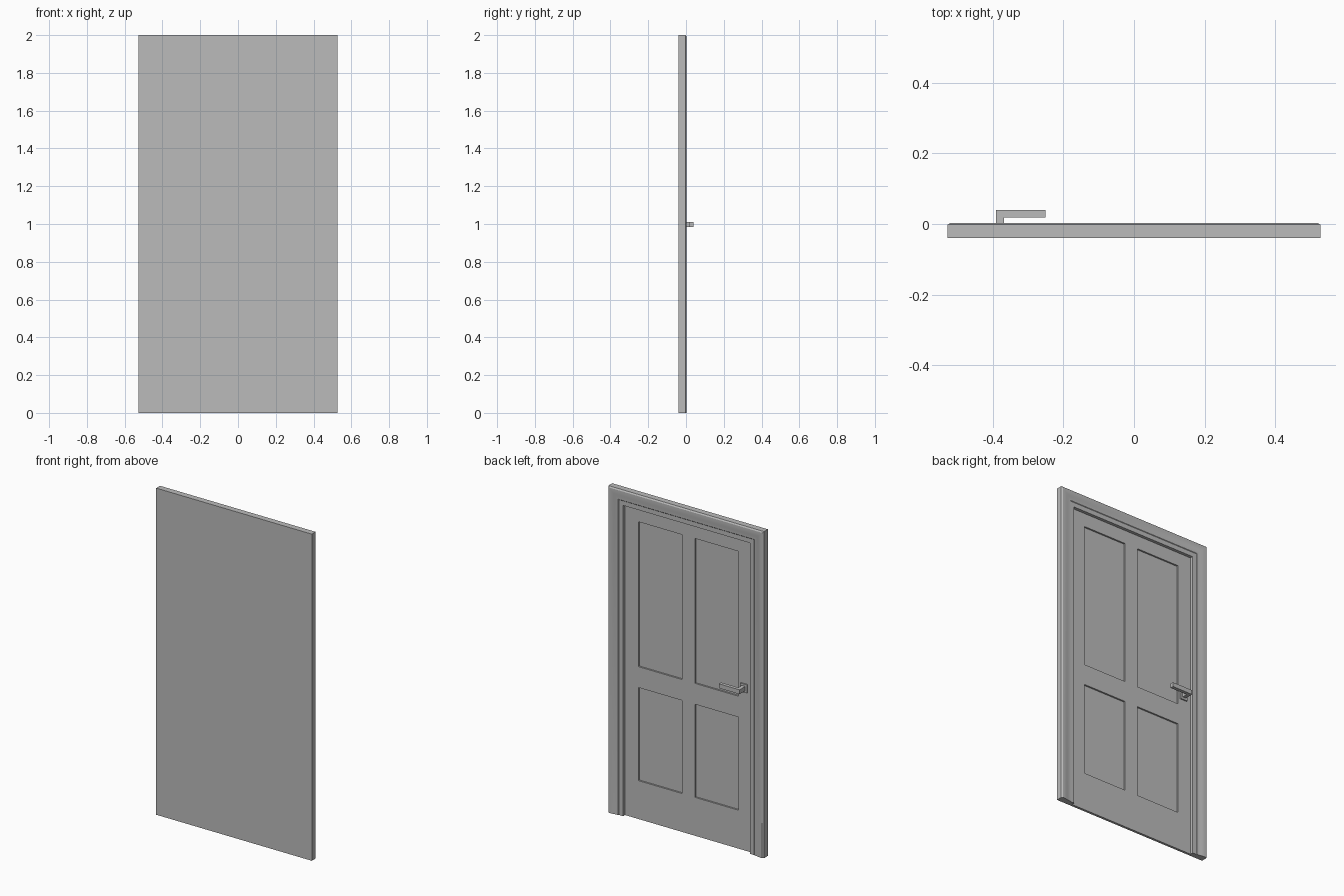
import bpy, bmesh, math

if "Cube" in bpy.data.objects:
    bpy.data.objects.remove(bpy.data.objects["Cube"])

W, H = 0.527, 2.0           # half width and height
INNER = 0.097               # frame width
BACK = -0.039               # flat closed side

grey = bpy.data.materials.new("plain_grey")
grey.diffuse_color = (0.5, 0.5, 0.5, 1)
grey.use_nodes = True
grey.node_tree.nodes["Principled BSDF"].inputs["Base Color"].default_value = grey.diffuse_color


def finish(name, bm):
    bmesh.ops.recalc_face_normals(bm, faces=bm.faces)
    me = bpy.data.meshes.new(name)
    bm.to_mesh(me)
    bm.free()
    ob = bpy.data.objects.new(name, me)
    bpy.context.collection.objects.link(ob)
    me.materials.append(grey)
    return ob


def prism(name, outline, z0, z1):
    """Extrude an xy outline upwards."""
    bm = bmesh.new()
    f = bm.faces.new([bm.verts.new((x, y, z0)) for x, y in outline])
    ext = bmesh.ops.extrude_face_region(bm, geom=[f])
    top = [v for v in ext["geom"] if isinstance(v, bmesh.types.BMVert)]
    bmesh.ops.translate(bm, verts=top, vec=(0, 0, z1 - z0))
    return finish(name, bm)


# Door frame: moulding profile (distance from outer edge, y), mitred round three sides
profile = [(0, BACK), (0, -0.002), (0.008, 0.0035), (0.016, 0.0035)]
for i in range(1, 8):       # soft curve falling towards the opening
    t = i / 7
    profile.append((0.016 + 0.05 * t, 0.0035 - 0.006 * (1 - math.cos(math.pi * t)) / 2))
profile += [(0.069, -0.005), (INNER, -0.005), (INNER, BACK)]

bm = bmesh.new()
rings = []
for side, at_top in ((-1, False), (-1, True), (1, True), (1, False)):
    rings.append([bm.verts.new((side * (W - o), y, H - o if at_top else 0)) for o, y in profile])
n = len(profile)
for a, b in zip(rings, rings[1:]):
    for i in range(n):
        j = (i + 1) % n
        bm.faces.new((a[i], a[j], b[j], b[i]))
bm.faces.new(rings[0])
bm.faces.new(rings[-1])
frame = finish("door_frame", bm)
bpy.context.view_layer.objects.active = frame
frame.select_set(True)
bpy.ops.object.shade_smooth_by_angle(angle=math.radians(25))
frame.select_set(False)

# Door leaf: grid of stiles and rails with four sunken panels
FACE, PANEL = -0.024, -0.034
dx, dz = W - INNER, H - INNER
xs = [-dx, -0.34, -0.044, 0.044, 0.34, dx]
zs = [0, 0.235, 0.805, 0.933, 1.82, dz]
bm = bmesh.new()
grid = [[bm.verts.new((x, FACE, z)) for x in xs] for z in zs]
panels = []
for r in range(5):
    for c in range(5):
        f = bm.faces.new((grid[r][c], grid[r][c + 1], grid[r + 1][c + 1], grid[r + 1][c]))
        if r in (1, 3) and c in (1, 3):
            panels.append(f)
border = [e for e in bm.edges if e.is_boundary]
ext = bmesh.ops.extrude_edge_only(bm, edges=border)["geom"]
for v in ext:
    if isinstance(v, bmesh.types.BMVert):
        v.co.y = BACK
bmesh.ops.contextual_create(bm, geom=[e for e in bm.edges if e.is_boundary])
for f in panels:
    sunk = bmesh.ops.extrude_face_region(bm, geom=[f])["geom"]
    for v in sunk:
        if isinstance(v, bmesh.types.BMVert):
            v.co.y = PANEL
    bm.faces.remove(f) if f.is_valid else None
finish("door_leaf", bm)

# Handle: square rose and L-shaped lever
prism("handle_rose", [(-0.401, FACE), (-0.356, FACE), (-0.356, -0.016), (-0.401, -0.016)],
      0.97, 1.022)
prism("handle_lever", [(-0.39, -0.018), (-0.39, 0.039), (-0.25, 0.039), (-0.25, 0.018),
                       (-0.367, 0.018), (-0.367, -0.018)], 0.983, 1.01)
